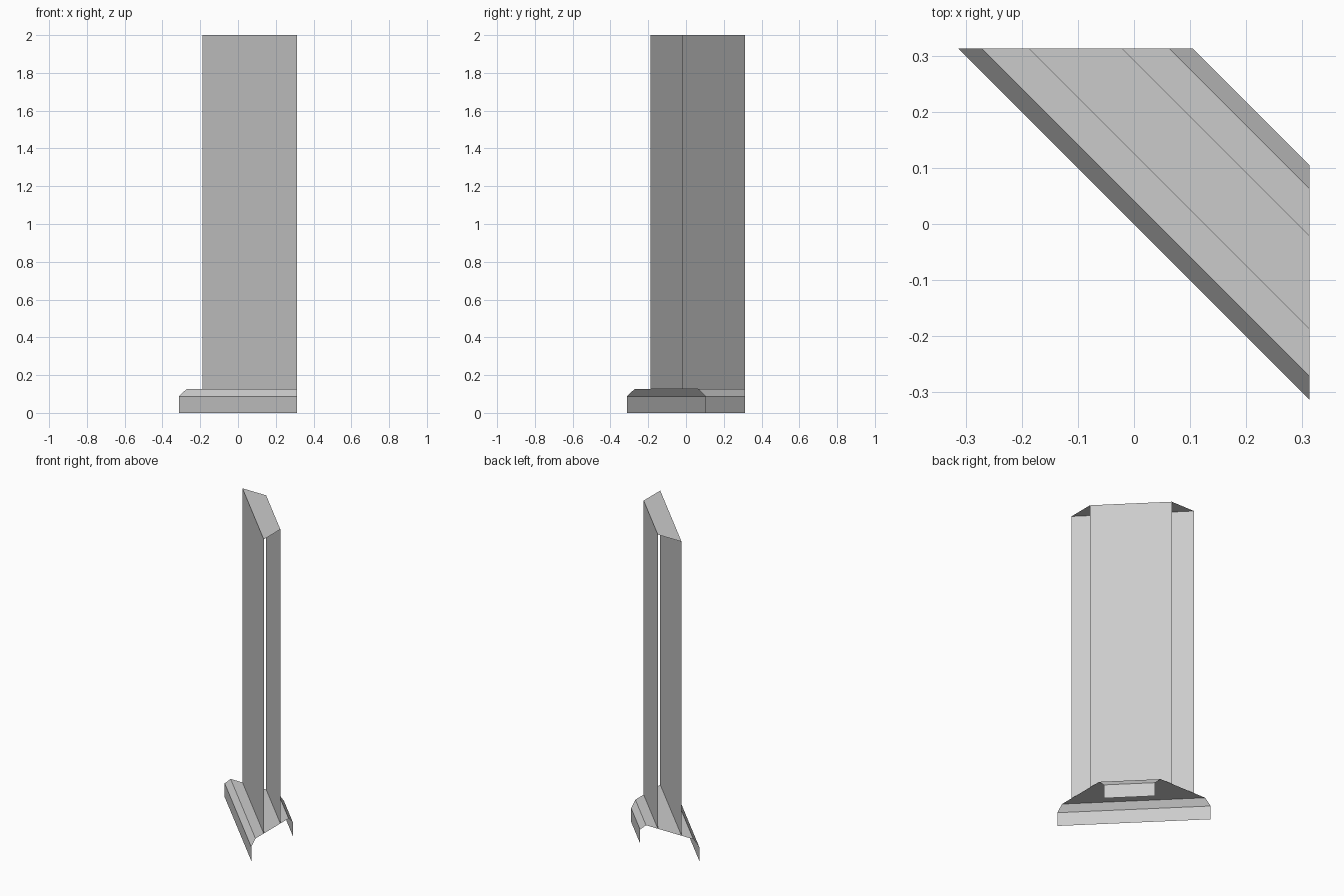
import bpy
import bmesh

if "Cube" in bpy.data.objects:
    bpy.data.objects.remove(bpy.data.objects["Cube"])

HALF = 0.313      # half of the square footprint that clips the diagonal wall
U = HALF * 2 / 15  # layout step, measured along x + y


def diagonal_shell(name, profile):
    """Sweep an open (x + y, z) profile along the diagonal, clipped at x and y = HALF."""
    bm = bmesh.new()
    rows = [(bm.verts.new((c - HALF, HALF, z)), bm.verts.new((HALF, c - HALF, z)))
            for c, z in profile]
    for (a0, b0), (a1, b1) in zip(rows, rows[1:]):
        bm.faces.new((a0, b0, b1, a1))
    mesh = bpy.data.meshes.new(name)
    bm.to_mesh(mesh)
    bm.free()
    obj = bpy.data.objects.new(name, mesh)
    bpy.context.collection.objects.link(obj)
    return obj


def mirrored(half_profile):
    """Complete a front half profile with its back half."""
    return half_profile + [(10 * U - c, z) for c, z in reversed(half_profile)]


# Chamfered base trim, open at the ends and underneath
diagonal_shell("base_trim", mirrored([(0, 0), (0, 0.088), (U, 0.127)]))

# Tall wall: two faces joined by a top cap, open at the ends
diagonal_shell("wall_panel", mirrored([(3 * U, 0.127), (3 * U, 2.0)]))
